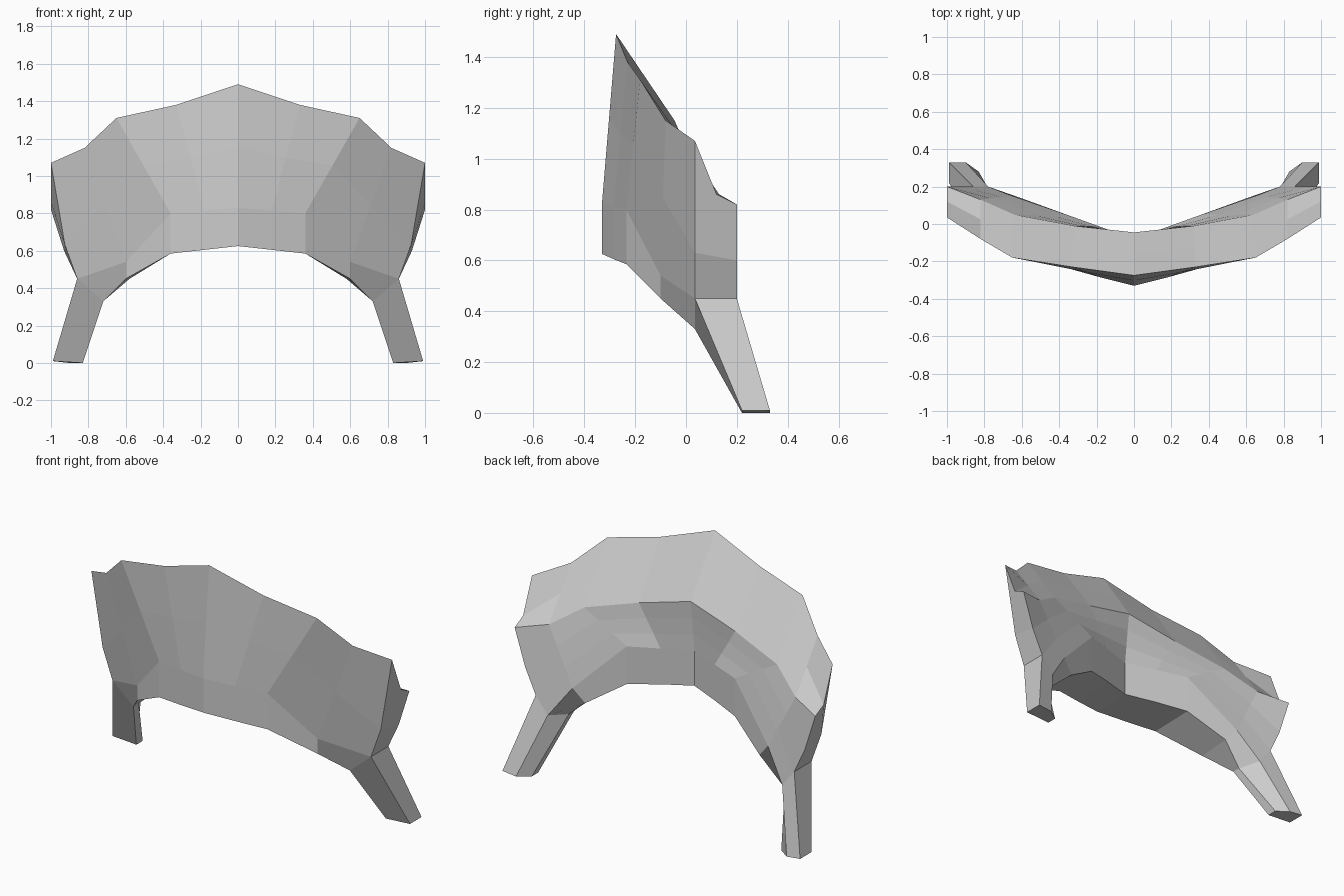
import bpy, bmesh
from mathutils import Vector

if "Cube" in bpy.data.objects:
    bpy.data.objects.remove(bpy.data.objects["Cube"])

shell_grey = bpy.data.materials.new("shell grey")
shell_grey.diffuse_color = (0.6, 0.6, 0.6, 1)
shell_grey.use_nodes = True
shell_grey.node_tree.nodes["Principled BSDF"].inputs["Base Color"].default_value = shell_grey.diffuse_color


def mix(a, b, t):
    return tuple(Vector(a).lerp(Vector(b), t))


def loft(name, rings, first_cap=(), last_cap=()):
    """Skin closed rings, cap the chosen index groups, mirror across x."""
    bm = bmesh.new()
    vs = [[bm.verts.new(p) for p in ring] for ring in rings]
    n = len(rings[0])
    for a, b in zip(vs, vs[1:]):
        for i in range(n):
            j = (i + 1) % n
            bm.faces.new((a[i], a[j], b[j], b[i]))
    for ring, caps in ((vs[0], first_cap), (vs[-1], last_cap)):
        for cap in caps:
            bm.faces.new([ring[i] for i in cap])
    # outward normals come from a temporarily closed volume
    open_ring = [e for e in bm.edges if e.is_boundary]
    temp = bmesh.ops.holes_fill(bm, edges=open_ring)["faces"] if open_ring else []
    bmesh.ops.recalc_face_normals(bm, faces=bm.faces)
    bmesh.ops.delete(bm, geom=temp, context='FACES_ONLY')
    me = bpy.data.meshes.new(name)
    bm.to_mesh(me)
    bm.free()
    me.materials.append(shell_grey)
    ob = bpy.data.objects.new(name, me)
    bpy.context.collection.objects.link(ob)
    m = ob.modifiers.new("mirror", 'MIRROR')
    m.use_clip = True
    m.merge_threshold = 0.001
    return ob


def section(front_top, front_mid, front_low, back_low, back_mid, back_top):
    """Closed cross-section: front, underside, back wall, sloping top."""
    return [front_top, mix(front_top, front_mid, 0.5), front_mid, front_low,
            back_low, back_mid, mix(back_mid, back_top, 0.33),
            mix(back_mid, back_top, 0.67), back_top, mix(front_top, back_top, 0.5)]


# Curved shell, from the centre line outwards
body = [
    section((0, -.275, 1.49), (0, -.33, .83), (0, -.33, .625),
            (0, -.08, .63), (0, -.08, .84), (0, -.045, 1.15)),
    section((.33, -.23, 1.38), (.18, -.285, .815), (.18, -.285, .605),
            (.18, -.015, .615), (.18, -.015, .83), (.32, -.01, 1.07)),
    section((.65, -.18, 1.31), (.36, -.235, .80), (.36, -.235, .585),
            (.36, .05, .593), (.36, .05, .82), (.64, .05, .98)),
    section((.82, -.08, 1.15), (.60, -.10, .54), (.60, -.10, .45),
            (.58, .13, .45), (.65, .15, .53), (.82, .13, .86)),
    # end section, whose lower part meets the leg
    [(1, .035, 1.07), (.925, .035, .63), (.86, .035, .45), (.72, .035, .33),
     (.72, .085, .33), (.78, .2, .35), (.86, .2, .45), (.93, .2, .6),
     (1, .2, .82), (1, .12, .86)],
]
loft("curved_shell", body, last_cap=((0, 1, 7, 8, 9), (1, 2, 6, 7)))

# Legs, flaring out and back to the ground
leg_top = body[-1][2:7]
leg_foot = [(.99, .22, .01), (.83, .22, 0), (.83, .28, 0), (.90, .33, 0), (.99, .33, .01)]
loft("legs", [leg_top, leg_foot], last_cap=((0, 1, 2, 3, 4),))
